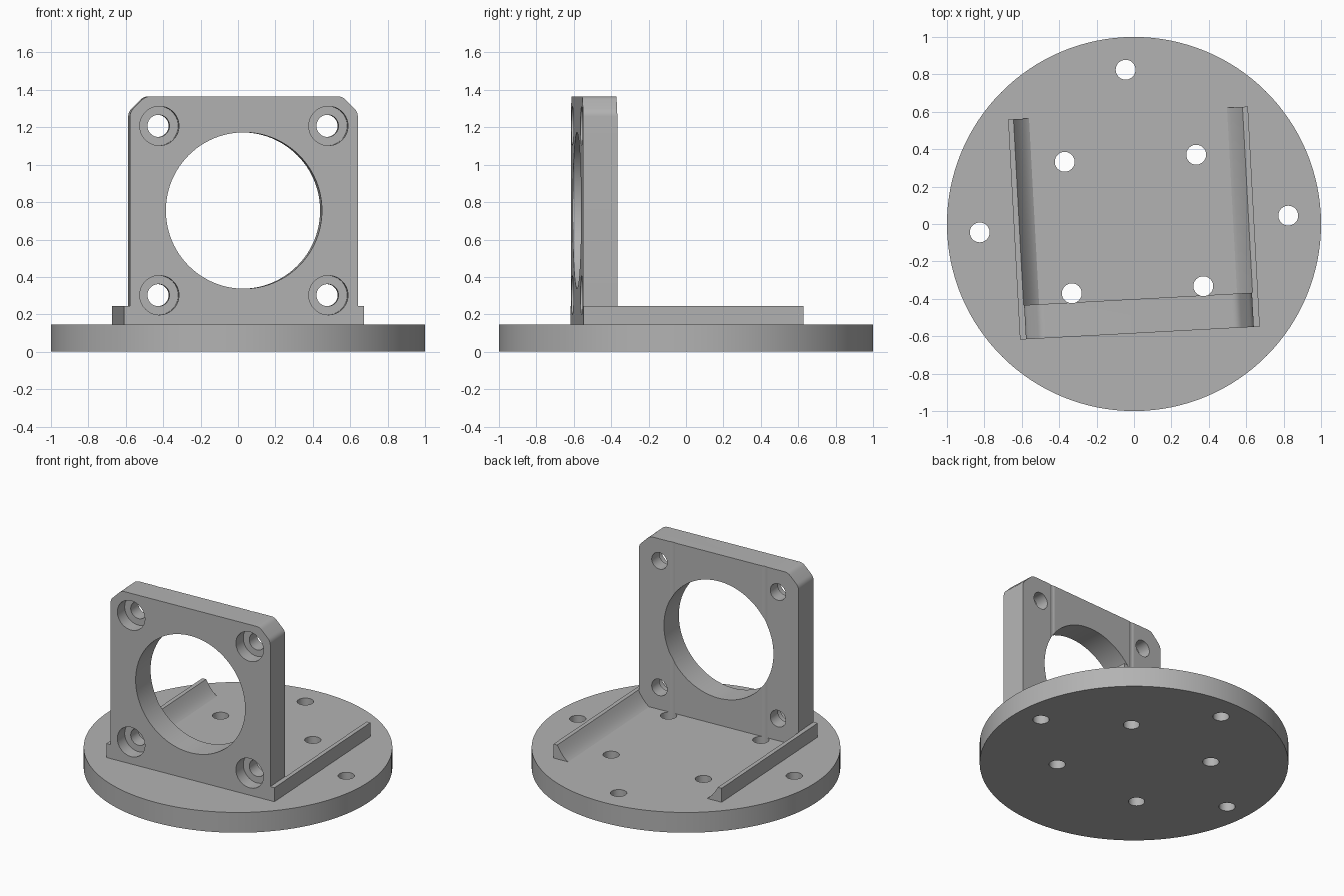
import bpy, bmesh, math
from mathutils import Matrix

if "Cube" in bpy.data.objects:
    bpy.data.objects.remove(bpy.data.objects["Cube"])

TURN = math.radians(3.1)      # whole bracket is turned slightly about z
BASE_TOP = 0.145
FRONT, BACK = -0.584, -0.401  # upright plate faces
MID_Z = 0.755                 # centre of the big opening

grey = bpy.data.materials.new("light grey")
grey.diffuse_color = (0.45, 0.45, 0.45, 1)
grey.use_nodes = True
grey.node_tree.nodes["Principled BSDF"].inputs["Base Color"].default_value = grey.diffuse_color


def make(name, bm):
    bmesh.ops.recalc_face_normals(bm, faces=bm.faces)
    me = bpy.data.meshes.new(name)
    bm.to_mesh(me)
    bm.free()
    ob = bpy.data.objects.new(name, me)
    bpy.context.collection.objects.link(ob)
    me.materials.append(grey)
    return ob


def prism(name, profile, y0, y1):
    """Extrude an x-z profile along y."""
    bm = bmesh.new()
    face = bm.faces.new([bm.verts.new((x, y0, z)) for x, z in profile])
    ext = bmesh.ops.extrude_face_region(bm, geom=[face])
    verts = [v for v in ext["geom"] if isinstance(v, bmesh.types.BMVert)]
    bmesh.ops.translate(bm, verts=verts, vec=(0, y1 - y0, 0))
    return make(name, bm)


def cylinder(name, r, centre, depth, along_y=False, n=64):
    bm = bmesh.new()
    m = Matrix.Translation(centre)
    if along_y:
        m = m @ Matrix.Rotation(math.pi / 2, 4, 'X')
    bmesh.ops.create_cone(bm, cap_ends=True, segments=n, radius1=r,
                          radius2=r, depth=depth, matrix=m)
    return make(name, bm)


def cut(ob, cutters):
    for c in cutters:
        mod = ob.modifiers.new("cut", 'BOOLEAN')
        mod.operation, mod.solver, mod.object = 'DIFFERENCE', 'EXACT', c
    dg = bpy.context.evaluated_depsgraph_get()
    me = bpy.data.meshes.new_from_object(ob.evaluated_get(dg))
    ob.modifiers.clear()
    ob.data = me


def round_corner(p, a, b, r, n=4):
    """Curve replacing corner p, starting towards a and ending towards b."""
    def toward(q):
        d = math.dist(p, q)
        return [p[i] + (q[i] - p[i]) * r / d for i in (0, 1)]
    s, e = toward(a), toward(b)
    return [tuple((1 - t) ** 2 * s[i] + 2 * t * (1 - t) * p[i] + t * t * e[i]
                  for i in (0, 1)) for t in (k / n for k in range(n + 1))]


# Round base
base = cylinder("round_base", 1, (0, 0, BASE_TOP / 2), BASE_TOP, n=128)

# Upright plate: wide foot, straight sides, softened chamfers on top
side, chamfer_low, chamfer_high = (0.61, 0.245), (0.61, 1.282), (0.527, 1.365)
half = [(0.642, BASE_TOP), (0.642, 0.245), side]
half += round_corner(chamfer_low, side, chamfer_high, 0.025)
half += round_corner(chamfer_high, chamfer_low, (0, 1.365), 0.025)
plate = prism("upright_plate", half + [(-x, z) for x, z in reversed(half)],
              FRONT, BACK)

# Side rails with a hollowed inner slope
slope = [(0.613 - 0.083 * t, 0.245 - 0.1 * t - 0.05 * t * (1 - t))
         for t in (k / 8 for k in range(9))]
rails = []
for s, word in ((-1, "left"), (1, "right")):
    pts = [(0.642, BASE_TOP), (0.642, 0.245)] + slope
    rails.append(prism(word + "_rail", [(s * x, z) for x, z in pts],
                       BACK, 0.594))

# Vertical screw holes; the front pair also grazes the back of the plate
ring = [(0, 0.826), (-0.826, 0), (0.826, 0)]
square = [(x, y) for x in (-0.352, 0.352) for y in (-0.352, 0.352)]
drills = [cylinder("drill", 0.053, (x, y, 0.7), 2) for x, y in ring + square]
cut(base, drills)

# Big opening and four counterbored corner holes
bores = [cylinder("bore", 0.418, (0, FRONT, MID_Z), 1, True, 96)]
for x in (-0.4525, 0.4525):
    for z in (MID_Z - 0.4525, MID_Z + 0.4525):
        bores.append(cylinder("bore", 0.059, (x, FRONT, z), 0.8, True))
        bores.append(cylinder("bore", 0.105, (x, FRONT, z), 0.18, True))
cut(plate, bores + [d for d, (x, y) in zip(drills, ring + square) if y < -0.3])

for c in drills + bores:
    bpy.data.objects.remove(c)

# Turn everything and shade it
bpy.ops.object.select_all(action='DESELECT')
for ob in [base, plate] + rails:
    ob.rotation_euler.z = TURN
    ob.select_set(True)
bpy.context.view_layer.objects.active = base
bpy.ops.object.shade_smooth_by_angle(angle=math.radians(15))
